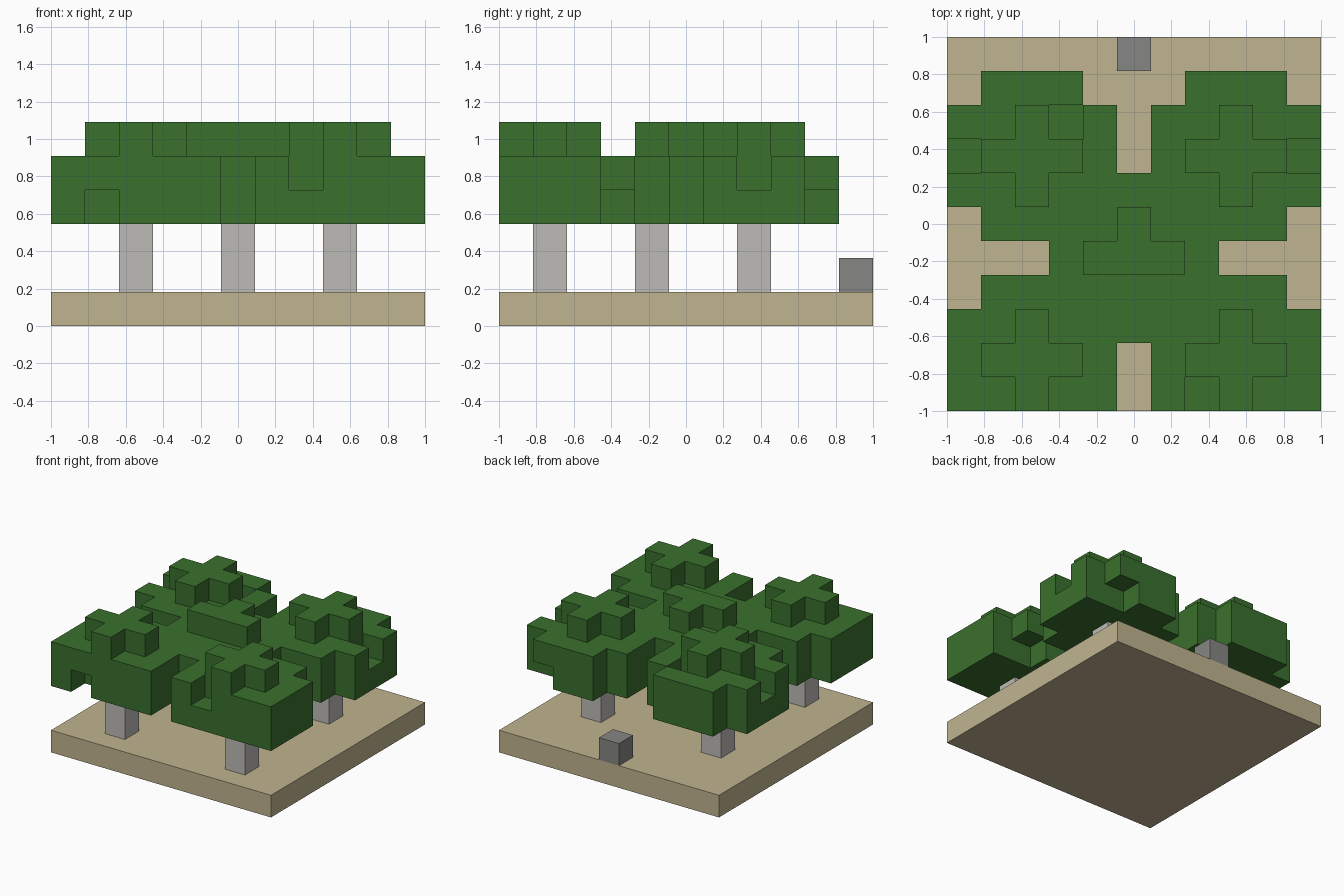
import bpy
import bmesh
from mathutils import Vector

N = 11              # blocks along each side
B = 2.0 / N         # block size

old = bpy.data.objects.get("Cube")
if old:
    bpy.data.objects.remove(old, do_unlink=True)


def make_material(name, hex_code):
    srgb = [int(hex_code[i:i + 2], 16) / 255 for i in range(0, 6, 2)]
    color = [c / 12.92 if c <= 0.04045 else ((c + 0.055) / 1.055) ** 2.4 for c in srgb] + [1.0]
    mat = bpy.data.materials.new(name)
    mat.use_nodes = True
    mat.diffuse_color = color
    mat.node_tree.nodes["Principled BSDF"].inputs["Base Color"].default_value = color
    return mat


sand = make_material("sand", "C0B490")
leaf = make_material("leaf green", "3A702D")
bark = make_material("pale bark", "BDBBB7")
stone = make_material("grey stone", "868784")


def add_object(name, bm, mat):
    mesh = bpy.data.meshes.new(name)
    bm.to_mesh(mesh)
    bm.free()
    mesh.materials.append(mat)
    obj = bpy.data.objects.new(name, mesh)
    bpy.context.collection.objects.link(obj)
    return obj


def add_box(name, cell, size, mat):
    """Box whose lowest corner and size are counted in blocks."""
    bm = bmesh.new()
    bmesh.ops.create_cube(bm, size=1)
    for v in bm.verts:
        p = [(v.co[a] + 0.5) * size[a] + cell[a] for a in range(3)]
        v.co = (p[0] * B - 1, p[1] * B - 1, p[2] * B)
    return add_object(name, bm, mat)


def add_blocks(name, cells, mat):
    """Outer skin of a set of blocks, without hidden inner faces."""
    bm = bmesh.new()
    for cell in cells:
        for axis in range(3):
            for sign in (-1, 1):
                step = [0, 0, 0]
                step[axis] = sign
                if tuple(c + s for c, s in zip(cell, step)) in cells:
                    continue
                n = Vector(step)
                u = Vector([float(a == (axis + 1) % 3) for a in range(3)])
                w = n.cross(u)
                mid = Vector(cell) + Vector((0.5, 0.5, 0.5)) + n / 2
                corners = (-u - w, u - w, u + w, w - u)
                points = [(mid + c / 2) * B - Vector((1, 1, 0)) for c in corners]
                bm.faces.new([bm.verts.new(p) for p in points])
    bmesh.ops.remove_doubles(bm, verts=bm.verts, dist=0.001)
    return add_object(name, bm, mat)


# Ground slab and the single stone at the back
add_box("ground_slab", (0, 0, 0), (N, N, 1), sand)
add_box("stone_block", (5, 10, 1), (1, 1, 1), stone)

# Trunks
trees = {"front_right": (2, 1), "front_left": (8, 1), "middle": (5, 4),
         "back_right": (2, 7), "back_left": (8, 7)}
for label, (i, j) in trees.items():
    add_box(label + "_trunk", (i, j, 1), (1, 1, 2), bark)

# Crowns: two wide layers without corners, then a cross on top
crown = set()
for i, j in trees.values():
    for dx in range(-2, 3):
        for dy in range(-2, 3):
            if j + dy < 0:
                continue
            if abs(dx) + abs(dy) < 4:
                crown |= {(i + dx, j + dy, 3), (i + dx, j + dy, 4)}
            if abs(dx) + abs(dy) < 2:
                crown.add((i + dx, j + dy, 5))

# Missing leaf blocks
crown -= {(1, 0, 3), (7, 0, 4), (9, 3, 3), (5, 3, 5),
          (0, 7, 4), (10, 7, 4), (3, 8, 4), (9, 9, 3)}
add_blocks("leaf_canopy", crown, leaf)
